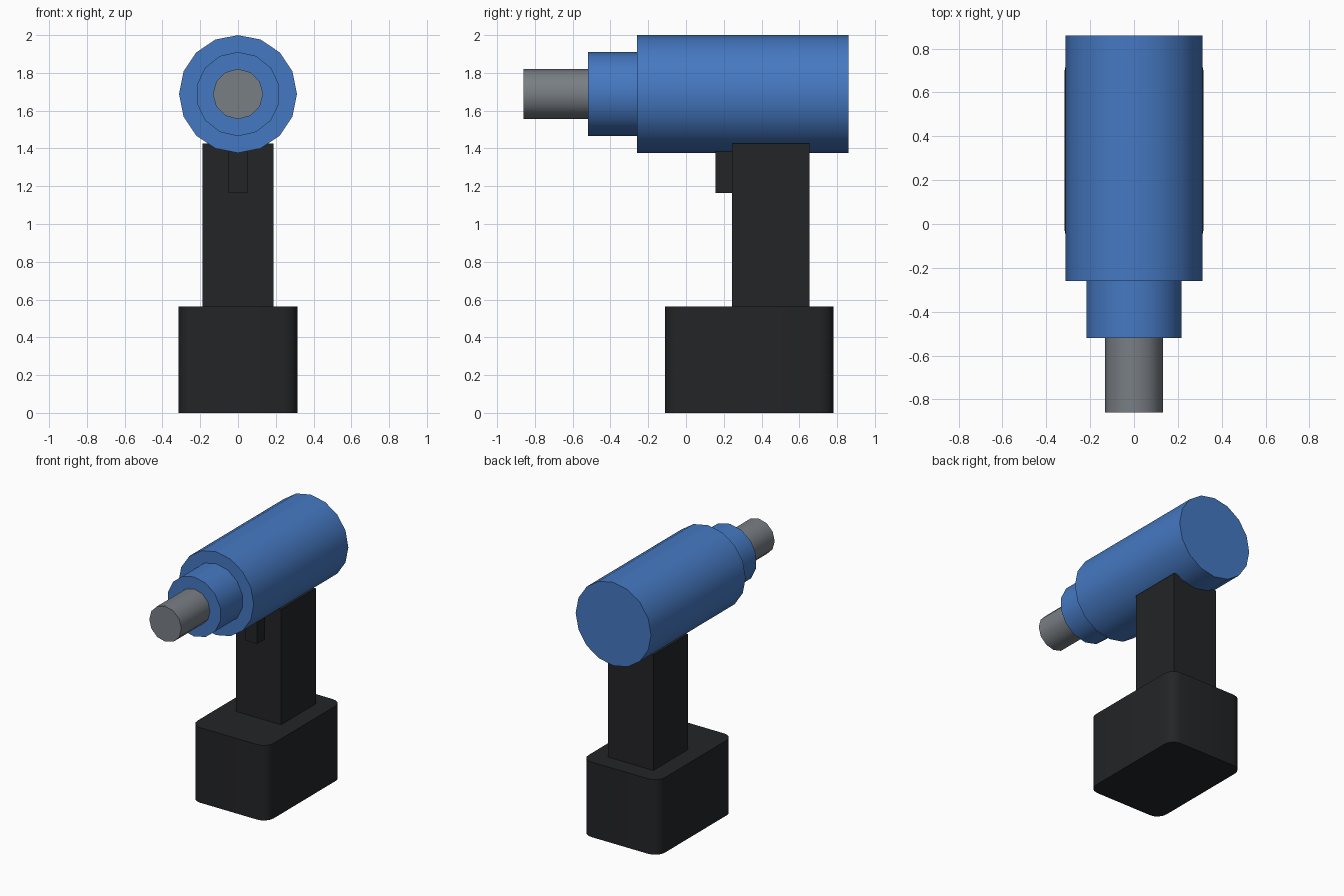
import bpy, bmesh, math

if "Cube" in bpy.data.objects:
    bpy.data.objects.remove(bpy.data.objects["Cube"])


def material(name, rgb):
    m = bpy.data.materials.new(name)
    m.diffuse_color = (*rgb, 1)
    m.use_nodes = True
    m.node_tree.nodes["Principled BSDF"].inputs["Base Color"].default_value = m.diffuse_color
    return m


BLUE = material("blue_casing", (0.06, 0.19, 0.54))
BLACK = material("black_grip", (0.017, 0.018, 0.02))
STEEL = material("steel", (0.19, 0.21, 0.23))
AXIS_Z = 1.688


def smooth(ob):
    bpy.ops.object.select_all(action='DESELECT')
    ob.select_set(True)
    bpy.context.view_layer.objects.active = ob
    bpy.ops.object.shade_smooth_by_angle(angle=math.radians(40))


def barrel(name, r, y0, y1, sides, mat):
    """Cylinder along y with a vertex at the top."""
    bpy.ops.mesh.primitive_cylinder_add(
        vertices=sides, radius=r, depth=y1 - y0,
        location=(0, (y0 + y1) / 2, AXIS_Z), rotation=(math.pi / 2, 0, 0))
    ob = bpy.context.object
    ob.name = name
    ob.data.materials.append(mat)
    smooth(ob)


def block(name, half_x, y, z, mat, corner=0):
    """Box, optionally with rounded vertical edges."""
    bm = bmesh.new()
    bmesh.ops.create_cube(bm, size=1)
    for v in bm.verts:
        v.co.x *= 2 * half_x
        v.co.y = y[0] + (v.co.y + 0.5) * (y[1] - y[0])
        v.co.z = z[0] + (v.co.z + 0.5) * (z[1] - z[0])
    if corner:
        upright = [e for e in bm.edges
                   if abs(e.verts[0].co.z - e.verts[1].co.z) > 0.01]
        bmesh.ops.bevel(bm, geom=upright, offset=corner, segments=4,
                        profile=0.5, affect='EDGES')
    me = bpy.data.meshes.new(name)
    bm.to_mesh(me)
    bm.free()
    me.materials.append(mat)
    ob = bpy.data.objects.new(name, me)
    bpy.context.collection.objects.link(ob)
    if corner:
        smooth(ob)


# Motor housing, collar and chuck
barrel("motor_housing", 0.312, -0.26, 0.86, 16, BLUE)
barrel("collar", 0.223, -0.52, -0.26, 14, BLUE)
barrel("chuck", 0.133, -0.86, -0.52, 12, STEEL)

# Grip, trigger and battery
block("handle", 0.187, (0.243, 0.653), (0.56, 1.427), BLACK)
block("trigger", 0.05, (0.155, 0.26), (1.165, 1.385), BLACK)
block("battery", 0.316, (-0.11, 0.782), (0, 0.562), BLACK, corner=0.08)
